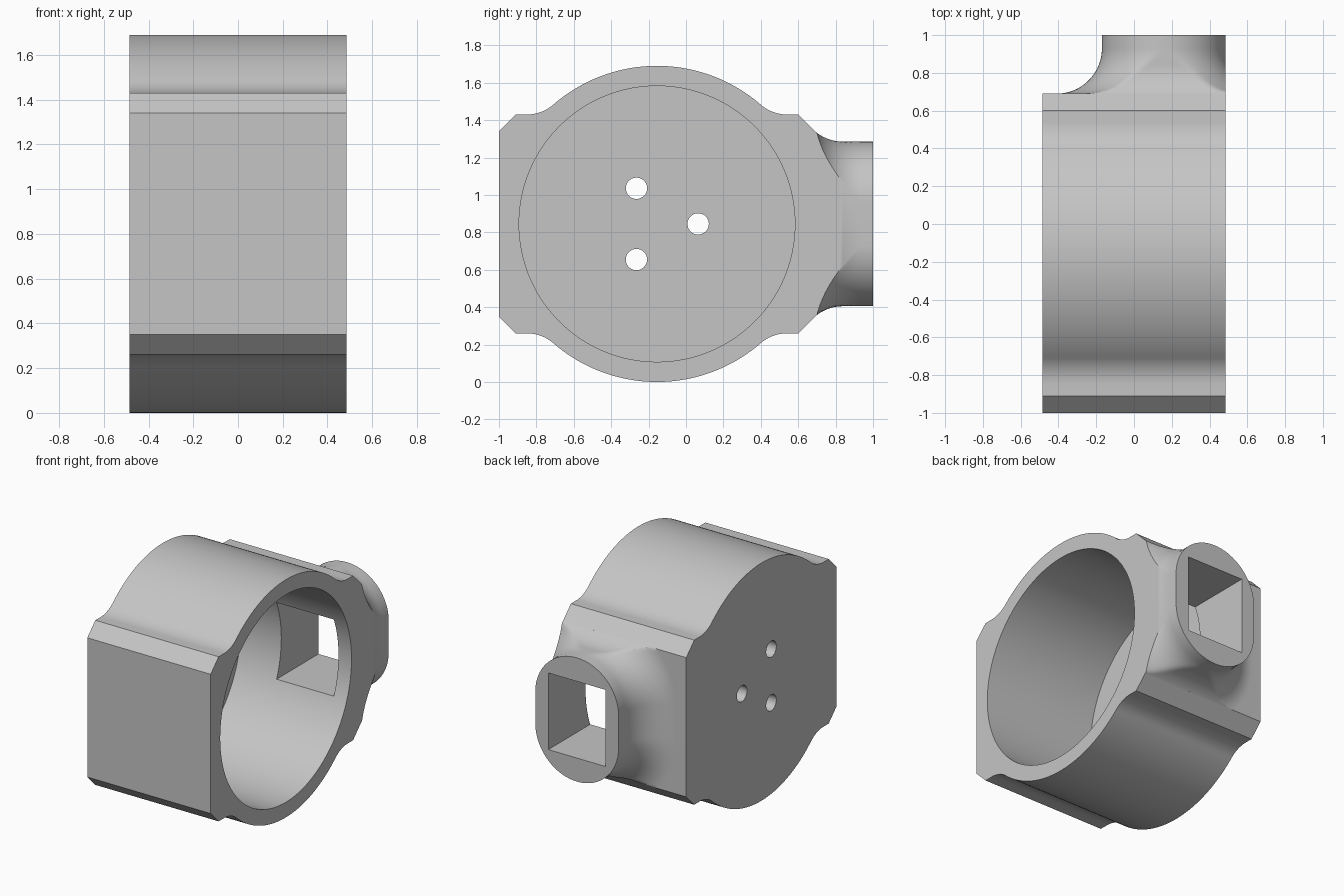
import bpy, bmesh, math
from mathutils import Matrix

cube = bpy.data.objects.get("Cube")
if cube:
    bpy.data.objects.remove(cube, do_unlink=True)

HALF = 0.485             # half length of the housing along x
CY, CZ = -0.155, 0.845   # axis of the bore
R = 0.845                # outer radius, also half the width across the flats
BACK = CY + R            # back flat, where the neck starts

grey = bpy.data.materials.new("plain grey")
grey.use_nodes = True
colour = (0.56, 0.56, 0.56, 1)
grey.diffuse_color = colour
grey.node_tree.nodes["Principled BSDF"].inputs["Base Color"].default_value = colour


def finish(name, bm):
    bmesh.ops.recalc_face_normals(bm, faces=bm.faces)
    mesh = bpy.data.meshes.new(name)
    bm.to_mesh(mesh)
    bm.free()
    mesh.materials.append(grey)
    obj = bpy.data.objects.new(name, mesh)
    bpy.context.collection.objects.link(obj)
    return obj


def loft(name, rings):
    """Skin a list of equal-length rings and cap both ends."""
    bm = bmesh.new()
    rows = [[bm.verts.new(p) for p in ring] for ring in rings]
    n = len(rows[0])
    for a, b in zip(rows, rows[1:]):
        for i in range(n):
            j = (i + 1) % n
            bm.faces.new((a[i], a[j], b[j], b[i]))
    bm.faces.new(rows[0])
    bm.faces.new(rows[-1])
    return finish(name, bm)


def rod(name, y, z, radius, x0, x1, segments):
    bm = bmesh.new()
    place = Matrix.Translation(((x0 + x1) / 2, y, z)) @ Matrix.Rotation(math.pi / 2, 4, 'Y')
    bmesh.ops.create_cone(bm, cap_ends=True, segments=segments, radius1=radius,
                          radius2=radius, depth=x1 - x0, matrix=place)
    return finish(name, bm)


def combine(target, tool, operation):
    mod = target.modifiers.new(operation.lower(), 'BOOLEAN')
    mod.object, mod.operation, mod.solver = tool, operation, 'EXACT'
    bpy.context.view_layer.objects.active = target
    bpy.ops.object.modifier_apply(modifier=mod.name)
    bpy.data.objects.remove(tool, do_unlink=True)


def outline():
    """Round housing with chamfered flats, blended by concave fillets."""
    shoulder, fillet = 0.585, 0.214
    dz = shoulder + fillet
    dy = math.sqrt((R + fillet) ** 2 - dz ** 2)
    tilt = math.atan2(dy, dz)
    quarter = [(R, 0.495), (R - 0.09, shoulder)]
    for i in range(13):
        a = tilt * i / 12
        quarter.append((dy - fillet * math.sin(a), dz - fillet * math.cos(a)))
    for i in range(1, 33):
        a = tilt * (1 - i / 32)
        quarter.append((R * math.sin(a), R * math.cos(a)))
    half = quarter + [(-y, z) for y, z in reversed(quarter[:-1])]
    full = half + [(-y, -z) for y, z in half]
    return [(CY + y, CZ + z) for y, z in full]


# Housing
profile = outline()
housing = loft("socket_housing", [[(x, y, z) for y, z in profile] for x in (-HALF, HALF)])

# Neck: rounded slot section flaring into the back flat, trimmed at the open end
NX, NW, STRAIGHT = 0.1575, 0.3275, 0.1125


def flare(y, start, radius):
    t = min(max(start - y, 0), radius)
    return radius - math.sqrt(radius ** 2 - t ** 2)


def neck_ring(y):
    s = max(y, BACK)
    r = NW + flare(s, BACK + 0.24, 0.24)
    top = NW + STRAIGHT + flare(s, BACK + 0.15, 0.232)
    first = math.acos(NW / r)
    upper = []
    for i in range(49):
        a = first + (math.pi - first) * i / 48
        upper.append((NX + r * math.cos(a), min(STRAIGHT + r * math.sin(a), top)))
    ring = upper + [(x, -z) for x, z in reversed(upper)]
    return [(x, y, CZ + z) for x, z in ring]


steps = [BACK + 0.24 * (1 - math.cos(math.pi / 2 * i / 20)) for i in range(21)]
neck = loft("neck", [neck_ring(y) for y in [BACK - 0.05] + steps + [1.0]])
combine(housing, neck, 'UNION')

# Bore, leaving a floor at the closed end
combine(housing, rod("bore", CY, CZ, 0.7375, -0.385, 0.7, 128), 'DIFFERENCE')

# Rectangular passage through the neck into the bore
bm = bmesh.new()
bmesh.ops.create_cube(bm, size=1, matrix=Matrix.Translation((NX, 0.7, CZ))
                      @ Matrix.Diagonal((0.45, 0.8, 0.545, 1)))
combine(housing, finish("passage", bm), 'DIFFERENCE')

# Three screw holes through the floor
for k in range(3):
    a = k * math.tau / 3
    hole = rod("screw_hole", CY + 0.22 * math.cos(a), CZ + 0.22 * math.sin(a),
               0.057, -0.7, -0.2, 32)
    combine(housing, hole, 'DIFFERENCE')

bpy.ops.object.select_all(action='DESELECT')
housing.select_set(True)
bpy.context.view_layer.objects.active = housing
bpy.ops.object.shade_smooth_by_angle(angle=math.radians(30))
